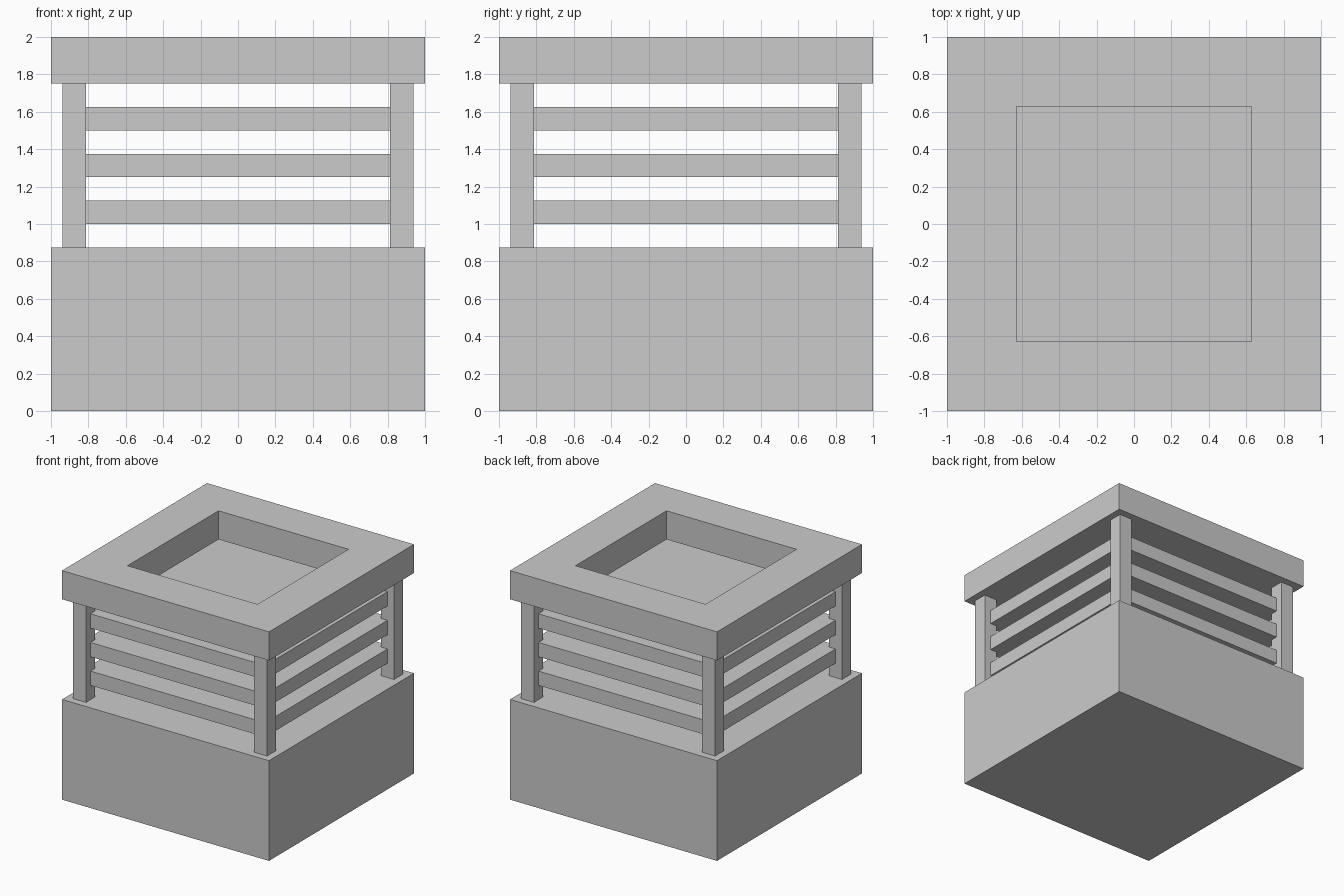
import bpy, bmesh

if "Cube" in bpy.data.objects:
    bpy.data.objects.remove(bpy.data.objects["Cube"])


def box(name, half_x, half_y, z0, z1, x=0.0, y=0.0):
    bm = bmesh.new()
    bmesh.ops.create_cube(bm, size=1)
    for v in bm.verts:
        v.co.x = x + v.co.x * 2 * half_x
        v.co.y = y + v.co.y * 2 * half_y
        v.co.z = z0 if v.co.z < 0 else z1
    mesh = bpy.data.meshes.new(name)
    bm.to_mesh(mesh)
    bm.free()
    obj = bpy.data.objects.new(name, mesh)
    bpy.context.collection.objects.link(obj)
    return obj


def square_frame(name, outer, inner, z0, z1):
    # Square ring swept around four corners
    bm = bmesh.new()
    corners = [(-1, -1), (1, -1), (1, 1), (-1, 1)]
    section = [(outer, z0), (outer, z1), (inner, z1), (inner, z0)]
    rings = [[bm.verts.new((cx * r, cy * r, z)) for r, z in section]
             for cx, cy in corners]
    for i in range(4):
        a, b = rings[i], rings[(i + 1) % 4]
        for j in range(4):
            k = (j + 1) % 4
            bm.faces.new((a[j], b[j], b[k], a[k]))
    bmesh.ops.recalc_face_normals(bm, faces=bm.faces)
    mesh = bpy.data.meshes.new(name)
    bm.to_mesh(mesh)
    bm.free()
    obj = bpy.data.objects.new(name, mesh)
    bpy.context.collection.objects.link(obj)
    return obj


# Solid base block
box("base", 1, 1, 0, 0.875)

# Corner posts
for sx in (-1, 1):
    for sy in (-1, 1):
        name = f"{'front' if sy < 0 else 'back'}_{'left' if sx < 0 else 'right'}_post"
        box(name, 0.0625, 0.0625, 0.875, 1.75, sx * 0.875, sy * 0.875)

# Stacked horizontal vent plates, set into the posts
for i in range(3):
    z = 1.0 + i * 0.25
    box(f"vent_plate_{i + 1}", 0.875, 0.875, z, z + 0.125)

# Open square cap
square_frame("cap_frame", 1, 0.628, 1.755, 2.0).data.update()
bpy.data.objects["cap_frame"].scale.z = 1.0
for v in bpy.data.objects["cap_frame"].data.vertices:
    if v.co.z < 1.8:
        v.co.z = 1.75
